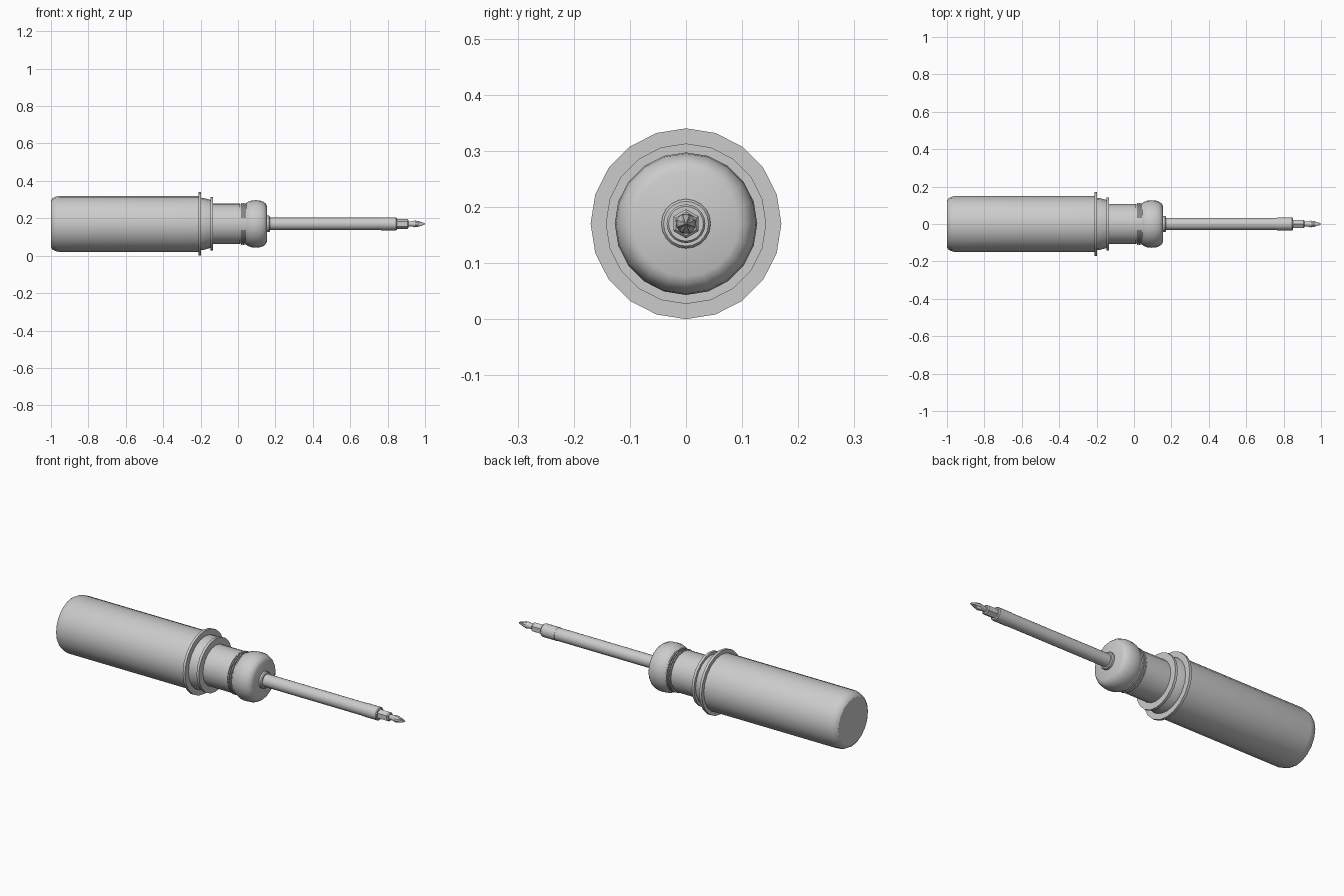
import bpy, math
from math import radians, cos, sin, pi

if "Cube" in bpy.data.objects:
    bpy.data.objects.remove(bpy.data.objects["Cube"])

AXIS_Z = 0.17


def loft(name, rings, sides, radius_at=None, smooth=30):
    """Skin rings of (x, r) around the tool axis and cap both ends."""
    verts, faces = [], []
    for x, r in rings:
        for k in range(sides):
            a = 2 * pi * k / sides
            q = radius_at(k, x, r) if radius_at else r
            verts.append((x, q * sin(a), AXIS_Z + q * cos(a)))
    for i in range(len(rings) - 1):
        for k in range(sides):
            n = (k + 1) % sides
            a, b = i * sides, (i + 1) * sides
            faces.append((a + k, a + n, b + n, b + k))
    faces.append(tuple(reversed(range(sides))))
    last = (len(rings) - 1) * sides
    faces.append(tuple(last + k for k in range(sides)))
    mesh = bpy.data.meshes.new(name)
    # ring order runs clockwise seen from +x, so flip to face outwards
    mesh.from_pydata(verts, [], [f[::-1] for f in faces])
    ob = bpy.data.objects.new(name, mesh)
    bpy.context.collection.objects.link(ob)
    bpy.ops.object.select_all(action='DESELECT')
    ob.select_set(True)
    bpy.context.view_layer.objects.active = ob
    bpy.ops.object.mode_set(mode='EDIT')
    bpy.ops.mesh.select_all(action='SELECT')
    bpy.ops.mesh.normals_make_consistent(inside=False)
    bpy.ops.object.mode_set(mode='OBJECT')
    if smooth:
        bpy.ops.object.shade_smooth_by_angle(angle=radians(smooth))
    return ob


# Main grip with rounded butt, flange, tapered collar, ring, neck and bulb
grip = [(-1.0, 0.125), (-0.993, 0.136), (-0.977, 0.145), (-0.955, 0.15),
        (-0.212, 0.15)]
flange = [(-0.212, 0.17), (-0.198, 0.17)]
collar = [(-0.198, 0.14), (-0.185, 0.139), (-0.148, 0.129)]
ring = [(-0.148, 0.143), (-0.134, 0.143)]
neck = [(-0.134, 0.108), (0.012, 0.108)]
grooves = []
for i in range(3):
    x = 0.012 + i * 0.011
    grooves += [(x, 0.104), (x + 0.005, 0.104),
                (x + 0.005, 0.112), (x + 0.011, 0.112)]
bulb = [(0.045, 0.112), (0.055, 0.119), (0.072, 0.125), (0.095, 0.127),
        (0.118, 0.125), (0.137, 0.118), (0.149, 0.108), (0.155, 0.094)]
loft("handle", grip + flange + collar + ring + neck + grooves + bulb, 20)

# Ferrule where the shaft enters the handle
loft("ferrule", [(0.145, 0.044), (0.165, 0.044), (0.17, 0.04)], 20)

# Shaft and its bit holder sleeve
loft("shaft", [(0.15, 0.033), (0.765, 0.033)], 20)
loft("bit_holder", [(0.765, 0.0345), (0.845, 0.0345), (0.85, 0.031)], 20)

# Hexagonal bit shank
loft("bit_shank", [(0.84, 0.026), (0.905, 0.026), (0.911, 0.021)], 6, smooth=0)


# Cross-shaped driver tip: every fourth corner stays a full-width blade
def cross(k, x, r):
    cut = min(1.0, max(0.0, (x - 0.945) / 0.03))
    return r * (1 - 0.5 * cut) if k % 4 == 2 else r * (1 - 0.1 * cut)


loft("driver_tip", [(0.9, 0.014), (0.93, 0.014), (0.945, 0.018),
                    (0.96, 0.017), (0.975, 0.013), (0.992, 0.007),
                    (1.0, 0.001)], 16, radius_at=cross)
